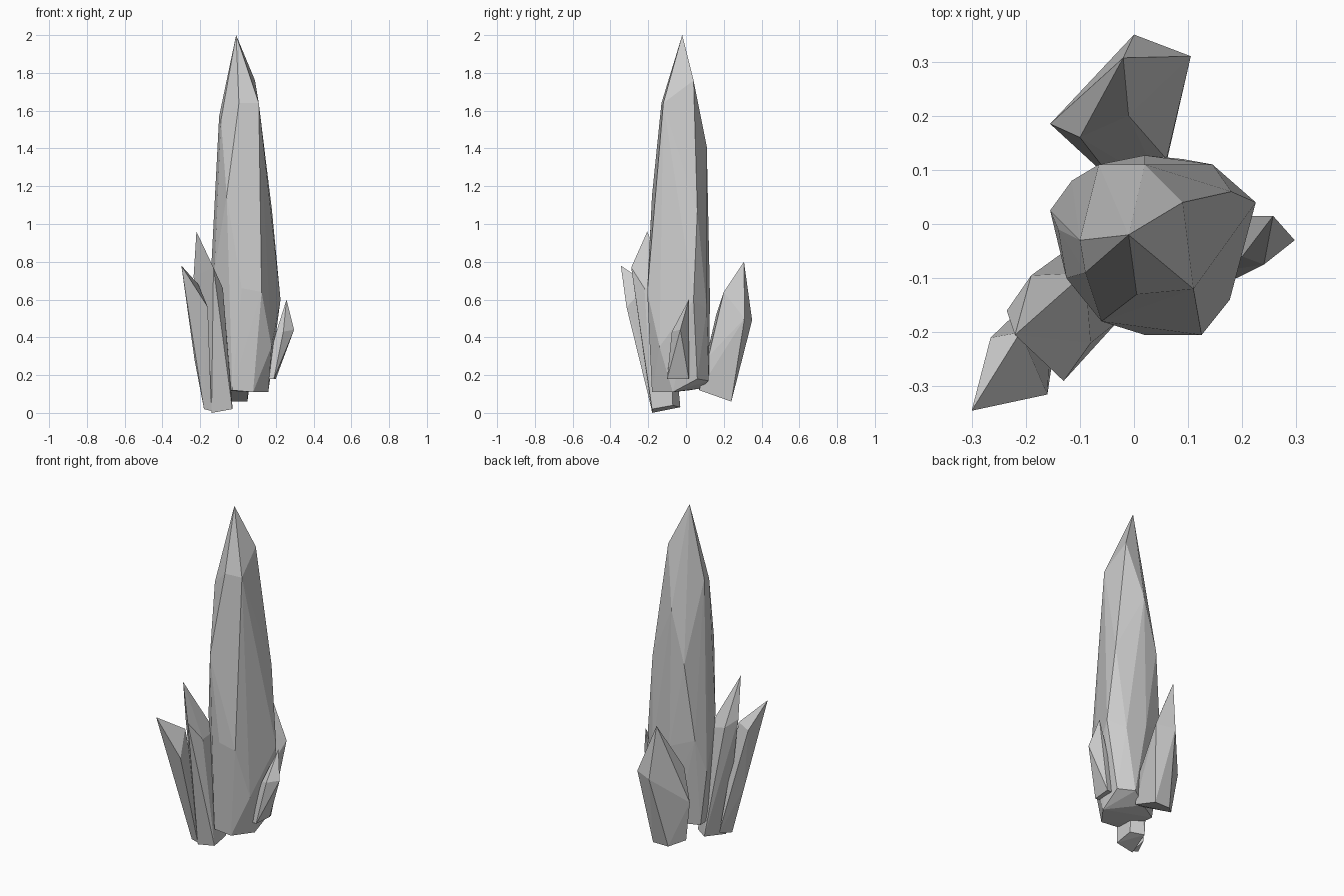
import bpy
import bmesh

default_cube = bpy.data.objects.get("Cube")
if default_cube:
    bpy.data.objects.remove(default_cube, do_unlink=True)

# One pale stone material shared by the whole cluster
stone = bpy.data.materials.new("pale_grey_stone")
stone.use_nodes = True
pale_grey = (0.6, 0.6, 0.6, 1.0)
stone.diffuse_color = pale_grey
stone.node_tree.nodes["Principled BSDF"].inputs["Base Color"].default_value = pale_grey

HUNDREDTH = 0.01


def crystal(name, tip, shoulder, foot):
    """Wrap a faceted convex shard around its tip, shoulder corners and cut foot."""
    bm = bmesh.new()
    corners = [tip] + shoulder + foot
    verts = [bm.verts.new([c * HUNDREDTH for c in corner]) for corner in corners]
    hull = bmesh.ops.convex_hull(bm, input=verts)
    loose = set(hull["geom_interior"]) | set(hull["geom_unused"])
    spare = [v for v in loose if isinstance(v, bmesh.types.BMVert) and v.is_valid]
    bmesh.ops.delete(bm, geom=spare, context='VERTS')
    bmesh.ops.recalc_face_normals(bm, faces=bm.faces[:])
    mesh = bpy.data.meshes.new(name)
    bm.to_mesh(mesh)
    bm.free()
    mesh.materials.append(stone)
    shard = bpy.data.objects.new(name, mesh)
    bpy.context.collection.objects.link(shard)
    return shard


# Tall central crystal: pointed crown, wide waist, tapered foot
crown = [(9, 4, 176), (11, -12, 164), (0.5, -13, 164), (-9, -9, 155),
         (-10, -3, 157), (2, 11, 141)]
waist = [(-6.5, 11, 110), (18, 6, 107), (-6, -18, 115), (22.5, 4, 60),
         (12.5, -20.5, 64), (2, -20.5, 66), (-12.5, -10, 75), (-14, -1, 80),
         (-11.5, 8, 65), (2, 12.7, 60), (17.7, -14, 35), (14.5, 11, 55),
         (-15.5, 2.5, 45)]
base = [(-3, -18, 12), (8, -18, 11), (16, -7, 11), (17, 6, 18),
        (9, 12, 17), (0, 8, 13), (-11, 2, 12), (-10, -7, 12)]
crystal("central_crystal", (-1, -2, 200), crown + waist, base)

# Outermost leaning crystal at the front
crystal("front_outer_crystal", (-30, -34.5, 78),
        [(-16, -31.5, 56), (-26.5, -21, 64), (-21, -20, 68), (-23, -22, 28)],
        [(-18, -18, 2), (-14, -18, 1), (-15, -10, 4)])

# Taller leaning crystal between the outer one and the centre
crystal("front_inner_crystal", (-22, -20.5, 96),
        [(-13, -29, 77), (-23.5, -16, 72), (-19, -9.5, 68), (-8, -22, 66),
         (-9, -9, 66)],
        [(-14, -18, 0), (-3, -18, 2), (-3, -7, 4), (-10, -3, 3)])

# Broad crystal leaning away at the back
crystal("back_crystal", (-2, 30.7, 80),
        [(0, 35, 49), (10.5, 31, 50), (-1, 20, 64), (-10, 16, 52),
         (-15.5, 18.5, 33), (6, 12, 30)],
        [(5, 24, 6), (-5, 24, 6), (-12, 17, 9), (5, 7, 12), (-3, 7, 13)])

# Small side crystal
crystal("side_crystal", (25.7, 1.5, 60),
        [(29.7, -3, 44), (24, -7.5, 43), (22, 1.5, 48), (20, -6, 42)],
        [(19, -10, 18), (20, 1.5, 18), (14, 1, 18), (14, -9, 18)])
